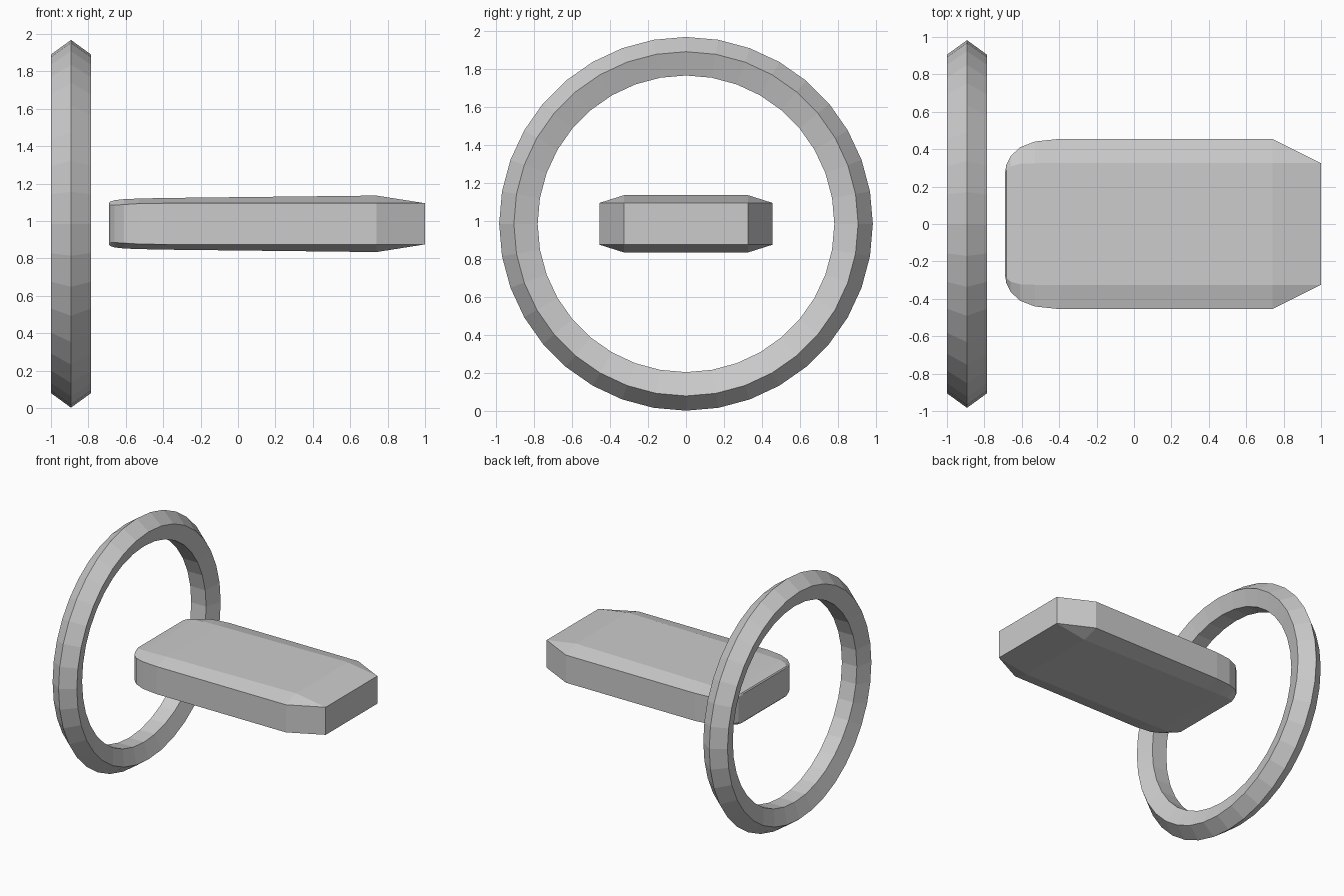
import bpy, bmesh, math

if "Cube" in bpy.data.objects:
    bpy.data.objects.remove(bpy.data.objects["Cube"])

CZ = 0.985

# Faceted ring: pentagonal cross-section with a ridge pointing outward
bpy.ops.mesh.primitive_torus_add(
    major_segments=36, minor_segments=5, major_radius=0.871, minor_radius=0.112,
    location=(-0.893, 0, CZ), rotation=(0, math.pi / 2, 0))
bpy.context.object.name = "ring"

# Chamfered block: octagonal sections along x
# (x, half width, half height of side, half width of top, half height)
sections = [
    (-0.690, 0.270, 0.104, 0.262, 0.110),
    (-0.683, 0.315, 0.101, 0.285, 0.119),
    (-0.660, 0.362, 0.100, 0.308, 0.126),
    (-0.610, 0.410, 0.103, 0.322, 0.132),
    (-0.530, 0.441, 0.108, 0.325, 0.135),
    (-0.400, 0.455, 0.110, 0.325, 0.138),
    (0.740, 0.455, 0.110, 0.325, 0.151),
    (1.000, 0.325, 0.110, 0.325, 0.110),
]

bm = bmesh.new()
rings = []
for x, w, hs, wt, ht in sections:
    outline = [(w, -hs), (w, hs), (wt, ht), (-wt, ht),
               (-w, hs), (-w, -hs), (-wt, -ht), (wt, -ht)]
    rings.append([bm.verts.new((x, y, CZ + z)) for y, z in outline])
for a, b in zip(rings, rings[1:]):
    for i in range(8):
        j = (i + 1) % 8
        bm.faces.new((a[i], a[j], b[j], b[i]))
bm.faces.new(rings[0])
bm.faces.new(rings[-1])
# The square end collapses the chamfers to points
bmesh.ops.remove_doubles(bm, verts=bm.verts, dist=0.0005)
bmesh.ops.recalc_face_normals(bm, faces=bm.faces)
mesh = bpy.data.meshes.new("block")
bm.to_mesh(mesh)
bm.free()
block = bpy.data.objects.new("block", mesh)
bpy.context.collection.objects.link(block)
